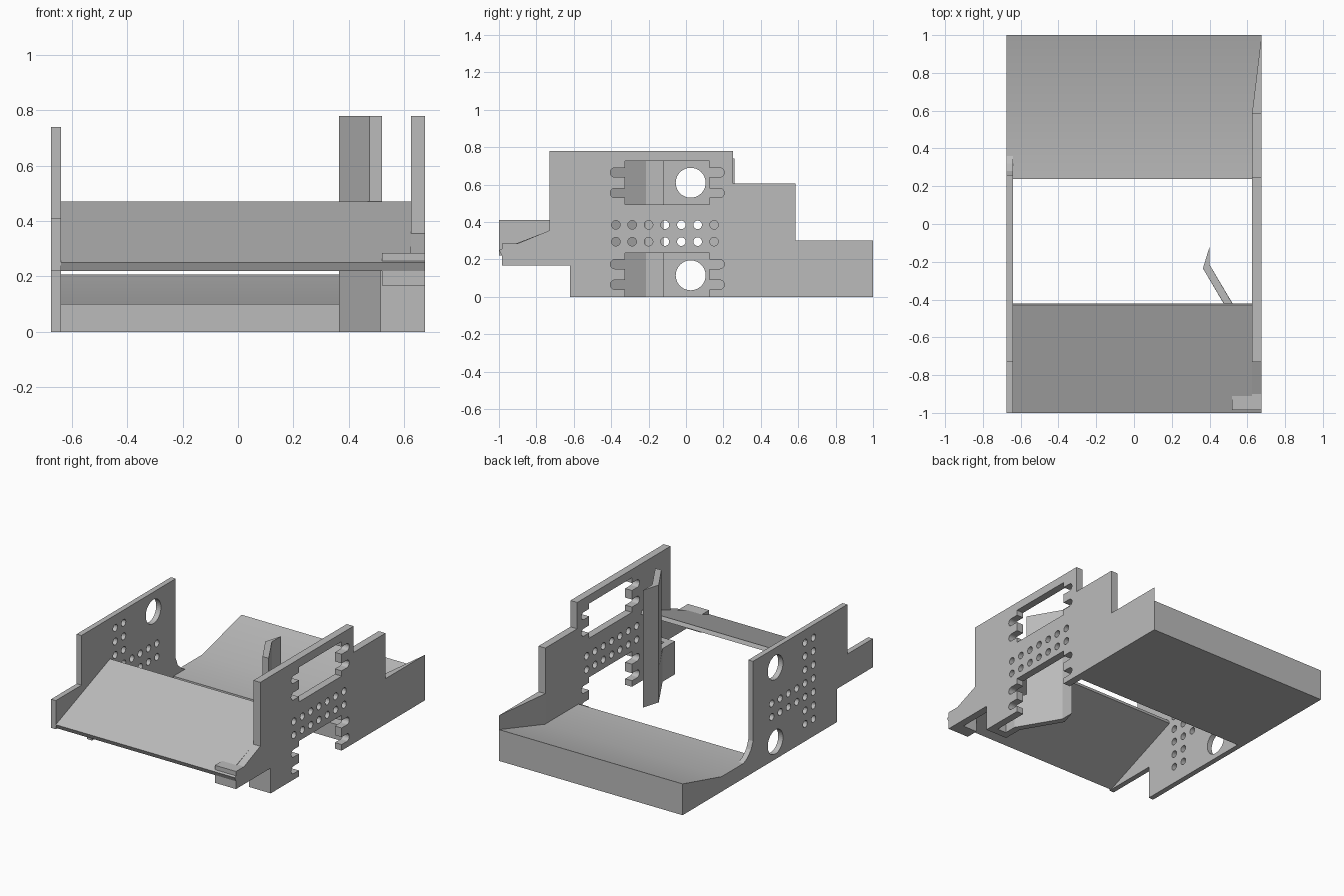
import bpy, bmesh, math
from mathutils import Vector

cube = bpy.data.objects.get("Cube")
if cube:
    bpy.data.objects.remove(cube, do_unlink=True)

grey = bpy.data.materials.new("plain grey")
grey.use_nodes = True
colour = (0.5, 0.5, 0.5, 1)
grey.diffuse_color = colour
grey.node_tree.nodes["Principled BSDF"].inputs["Base Color"].default_value = colour


def prism(name, points, lo, hi, axis="X"):
    """Extrude a (y, z) profile along X, or an (x, y) profile along Z."""
    def place(p, d):
        return Vector((d, *p)) if axis == "X" else Vector((*p, d))
    bm = bmesh.new()
    face = bm.faces.new([bm.verts.new(place(p, lo)) for p in points])
    new = bmesh.ops.extrude_face_region(bm, geom=[face])["geom"]
    shift = place((0, 0), hi - lo)
    bmesh.ops.translate(bm, vec=shift, verts=[g for g in new if isinstance(g, bmesh.types.BMVert)])
    bmesh.ops.recalc_face_normals(bm, faces=bm.faces)
    mesh = bpy.data.meshes.new(name)
    bm.to_mesh(mesh)
    bm.free()
    mesh.materials.append(grey)
    ob = bpy.data.objects.new(name, mesh)
    bpy.context.collection.objects.link(ob)
    return ob


def activate(ob):
    bpy.ops.object.select_all(action="DESELECT")
    ob.select_set(True)
    bpy.context.view_layer.objects.active = ob


def cut(ob, points):
    """Cut a (y, z) profile through a side plate."""
    x = ob.data.vertices[0].co.x
    cutter = prism("cutter", points, x - 0.2, x + 0.2)
    mod = ob.modifiers.new("cut", "BOOLEAN")
    mod.object, mod.operation, mod.solver = cutter, "DIFFERENCE", "EXACT"
    activate(ob)
    bpy.ops.object.modifier_apply(modifier=mod.name)
    bpy.data.objects.remove(cutter, do_unlink=True)


def capsule(y0, y1, z, r, n=10):
    """Slot outline with round ends; a circle when y0 equals y1."""
    pts = []
    for y, start in ((y1, -math.pi / 2), (y0, math.pi / 2)):
        for i in range(n + 1):
            if y0 == y1 and i == n:
                continue
            a = start + math.pi * i / n
            pts.append((y + r * math.cos(a), z + r * math.sin(a)))
    return pts


def rect(y0, y1, z0, z1):
    return [(y0, z0), (y1, z0), (y1, z1), (y0, z1)]


# Left plate with two round openings and peg holes
left = prism("left_plate", [(-1, .22), (-.62, .22), (-.62, 0), (.36, 0), (.36, .1), (.32, .12),
                            (.28, .16), (.26, .21), (.26, .74), (-.73, .74), (-.73, .41), (-1, .41)],
             -.675, -.64)
for z in (.115, .61):
    cut(left, capsule(.025, .025, z, .08, 20))

columns = [-.375 + .0875 * i for i in range(7)]
rows = [.115 + .09 * i for i in range(7)]
for i, y in enumerate(columns[:6]):
    for z in (rows if i < 2 else rows[2:4]):
        cut(left, capsule(y, y, z, .023, 8))

# Right plate with notched windows and two rows of holes
right = prism("right_plate", [(-.62, 0), (.585, 0), (.585, .605), (.25, .605), (.25, .78), (-.73, .78),
                              (-.73, .355), (-.9, .285), (-.985, .285), (-.985, .168), (-.62, .168)],
              .625, .675)
for base, top in ((-.1, .235), (.495, .725)):
    cut(right, rect(-.325, .125, base, top))
    for drop in (.06, .17):
        cut(right, capsule(-.38, .18, top - drop, .025))
for y in columns:
    for z in rows[2:4]:
        cut(right, capsule(y, y, z, .023, 8))

# Tapered tail of the right plate
prism("right_plate_tail", [(.625, .585), (.675, .585), (.675, 1)], 0, .302, "Z")

# Rear tray with a raised back
tray = prism("rear_tray", [(.237, 0), (1, 0), (1, .208), (.59, .1), (.237, .1)], -.675, .675)
activate(tray)
bpy.ops.object.shade_smooth_by_angle(angle=math.radians(30))

# Sloping front panel
prism("front_ramp", [(-1, .25), (-.985, .22), (-.42, .445), (-.43, .47)], -.64, .625)
prism("front_lip", [(-1, .25), (-.985, .22), (-.9, .254), (-.91, .285)], .62, .675)

# Corner block at the front
prism("front_block", rect(-.985, -.9, .168, .285), .52, .675)

# Bent guide post and its foot
prism("guide_post", [(.40, -.12), (.365, -.235), (.475, -.42), (.52, -.42), (.40, -.215)], .2, .78, "Z")
prism("guide_foot", [(.40, -.12), (.365, -.235), (.515, -.49), (.515, -.62), (.675, -.62),
                     (.675, -.57), (.56, -.57), (.56, -.485), (.40, -.215)], 0, .22, "Z")
